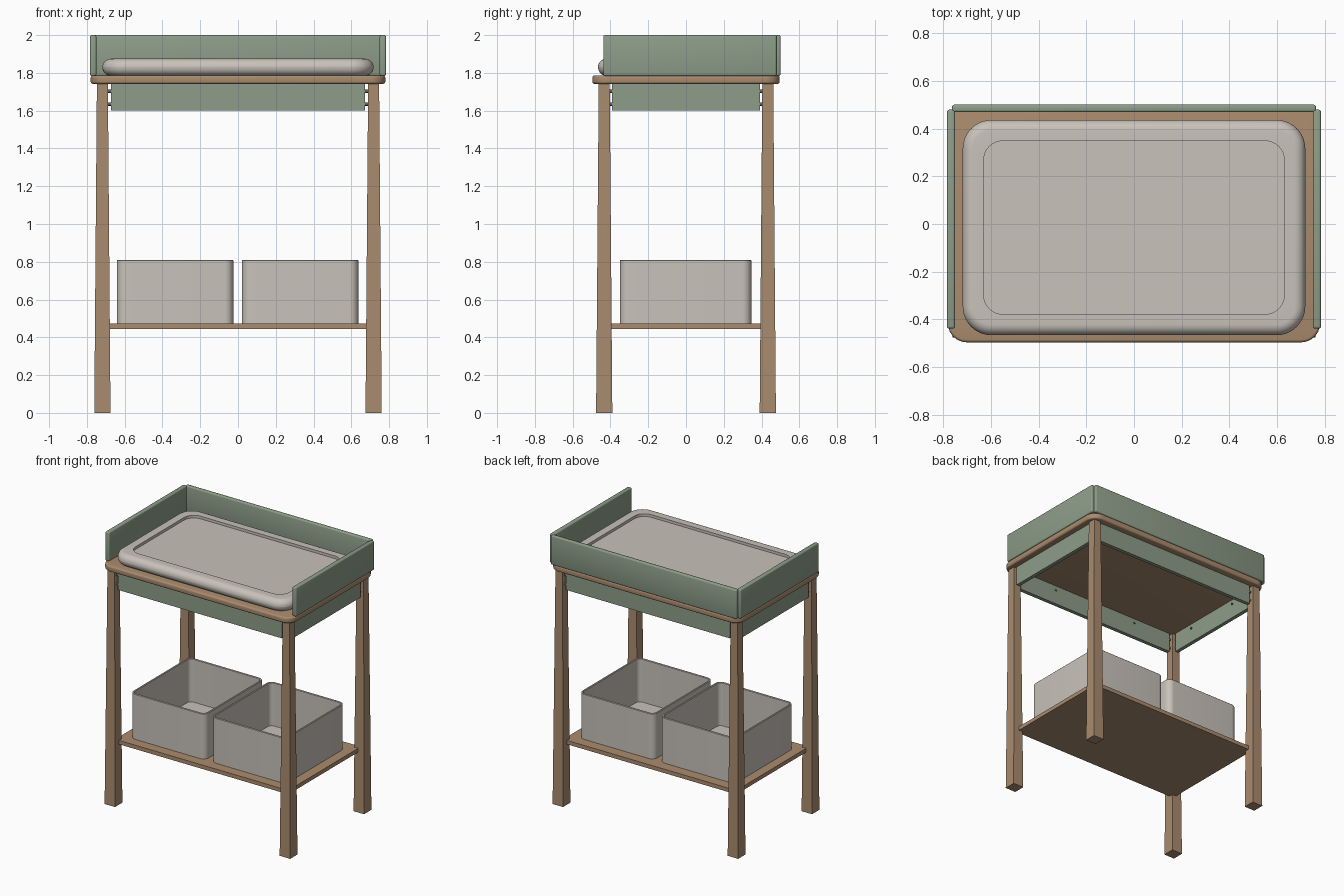
import bpy, bmesh, math
from mathutils import Vector

if "Cube" in bpy.data.objects:
    bpy.data.objects.remove(bpy.data.objects["Cube"])


def material(name, rgb):
    m = bpy.data.materials.new(name)
    m.diffuse_color = (*rgb, 1)
    m.use_nodes = True
    m.node_tree.nodes["Principled BSDF"].inputs["Base Color"].default_value = m.diffuse_color
    return m


WOOD = material("wood", (0.40, 0.26, 0.155))
GREEN = material("sage_paint", (0.27, 0.34, 0.25))
CLOTH = material("warm_grey", (0.58, 0.54, 0.49))
METAL = material("dark_metal", (0.12, 0.12, 0.11))


def finish(name, bm, mat, smooth=True):
    bmesh.ops.recalc_face_normals(bm, faces=bm.faces)
    me = bpy.data.meshes.new(name)
    bm.to_mesh(me)
    bm.free()
    ob = bpy.data.objects.new(name, me)
    bpy.context.collection.objects.link(ob)
    me.materials.append(mat)
    if smooth:
        bpy.context.view_layer.objects.active = ob
        ob.select_set(True)
        bpy.ops.object.shade_smooth_by_angle(angle=math.radians(35))
        ob.select_set(False)
    return ob


def box(name, lo, hi, mat, bevel=0.0):
    lo, hi = Vector(lo), Vector(hi)
    bm = bmesh.new()
    bmesh.ops.create_cube(bm, size=1)
    for v in bm.verts:
        v.co = (lo + hi) / 2 + v.co * (hi - lo)
    if bevel:
        bmesh.ops.bevel(bm, geom=bm.edges[:], offset=bevel, segments=3,
                        profile=0.5, affect='EDGES')
    return finish(name, bm, mat)


def loft(name, centre, half, rings, mat, seg=10):
    """Stack rounded rectangles; each ring is (inset, z, corner radius)."""
    bm = bmesh.new()
    loops = []
    for inset, z, r in rings:
        hx, hy = half[0] - inset, half[1] - inset
        loop = []
        for q, (sx, sy) in enumerate([(1, 1), (-1, 1), (-1, -1), (1, -1)]):
            for i in range(seg + 1):
                a = math.pi / 2 * (q + i / seg)
                loop.append(bm.verts.new((
                    centre[0] + sx * (hx - r) + r * math.cos(a),
                    centre[1] + sy * (hy - r) + r * math.sin(a), z)))
        loops.append(loop)
    n = len(loops[0])
    for a, b in zip(loops, loops[1:]):
        for i in range(n):
            bm.faces.new((a[i], a[(i + 1) % n], b[(i + 1) % n], b[i]))
    bm.faces.new(loops[0][::-1])
    bm.faces.new(loops[-1])
    return finish(name, bm, mat)


def rounded_side(z0, z1, e, corner, steps=6):
    """Rings for a slab whose top and bottom edges have radius e."""
    out = []
    for zc, start in ((z0 + e, -90), (z1 - e, 0)):
        for i in range(steps + 1):
            a = math.radians(start + 90 * i / steps)
            inset = e * (1 - math.cos(a))
            out.append((inset, zc + e * math.sin(a), corner - inset))
    return out


def rod(name, a, b, radius, mat):
    a, b = Vector(a), Vector(b)
    bm = bmesh.new()
    bmesh.ops.create_cone(bm, cap_ends=True, segments=16, radius1=radius,
                          radius2=radius, depth=(b - a).length)
    rot = (b - a).to_track_quat('Z', 'Y')
    for v in bm.verts:
        v.co = (a + b) / 2 + rot @ v.co
    return finish(name, bm, mat)


LX, LY = 0.718, 0.433

# Tapered legs
for sx, xn in ((-1, "left"), (1, "right")):
    for sy, yn in ((-1, "front"), (1, "back")):
        bm = bmesh.new()
        bmesh.ops.create_cube(bm, size=2)
        for v in bm.verts:
            top = v.co.z > 0
            h = 0.029 if top else 0.043
            v.co = (sx * LX + v.co.x * h, sy * LY + v.co.y * h,
                    1.75 if top else 0)
        finish(f"{yn}_{xn}_leg", bm, WOOD, smooth=False)

# Table top and lower shelf
loft("table_top", (0, 0), (0.78, 0.496),
     rounded_side(1.742, 1.786, 0.012, 0.08, 4), WOOD)
box("lower_shelf", (-0.71, -0.425, 0.445), (0.71, 0.425, 0.474), WOOD)

# Aprons with joining dowels and inner screws
T = 0.014
for s, n in ((-1, "front"), (1, "back")):
    y = s * LY
    box(f"{n}_apron", (-0.672, y - T, 1.6), (0.672, y + T, 1.744), GREEN)
    for sx in (-1, 1):
        for z in (1.635, 1.703):
            rod(f"{n}_apron_dowel", (sx * 0.65, y, z), (sx * 0.71, y, z), 0.009, METAL)
        yi = y - s * T
        rod(f"{n}_apron_screw", (sx * 0.355, yi + s * 0.005, 1.708),
            (sx * 0.355, yi - s * 0.006, 1.708), 0.008, METAL)
for s, n in ((-1, "left"), (1, "right")):
    x = s * LX
    box(f"{n}_apron", (x - T, -0.392, 1.6), (x + T, 0.392, 1.744), GREEN)
    for sy in (-1, 1):
        for z in (1.635, 1.703):
            rod(f"{n}_apron_dowel", (x, sy * 0.37, z), (x, sy * 0.425, z), 0.009, METAL)
        xi = x - s * T
        rod(f"{n}_apron_screw", (xi + s * 0.005, sy * 0.22, 1.708),
            (xi - s * 0.006, sy * 0.22, 1.708), 0.008, METAL)

# Guard panels around three sides of the top
for s, n in ((-1, "left"), (1, "right")):
    xs = sorted((s * 0.75, s * 0.784))
    box(f"{n}_guard", (xs[0], -0.438, 1.784), (xs[1], 0.479, 2.0), GREEN, 0.009)
box("back_guard", (-0.763, 0.469, 1.784), (0.763, 0.5, 2.0), GREEN, 0.009)

# Changing pad with a shallow sunken middle
loft("changing_pad", (0, -0.015), (0.718, 0.451),
     rounded_side(1.785, 1.875, 0.045, 0.12, 8)
     + [(0.088, 1.875, 0.08), (0.088, 1.855, 0.08)], CLOTH)

# Open storage bins
for s, n in ((-1, "left"), (1, "right")):
    loft(f"{n}_bin", (s * 0.331 - 0.002, -0.002), (0.308, 0.348),
         [(0, 0.474, 0.045), (0, 0.807, 0.045), (0.003, 0.81, 0.042),
          (0.011, 0.81, 0.034), (0.014, 0.807, 0.031), (0.014, 0.49, 0.031)], CLOTH)
